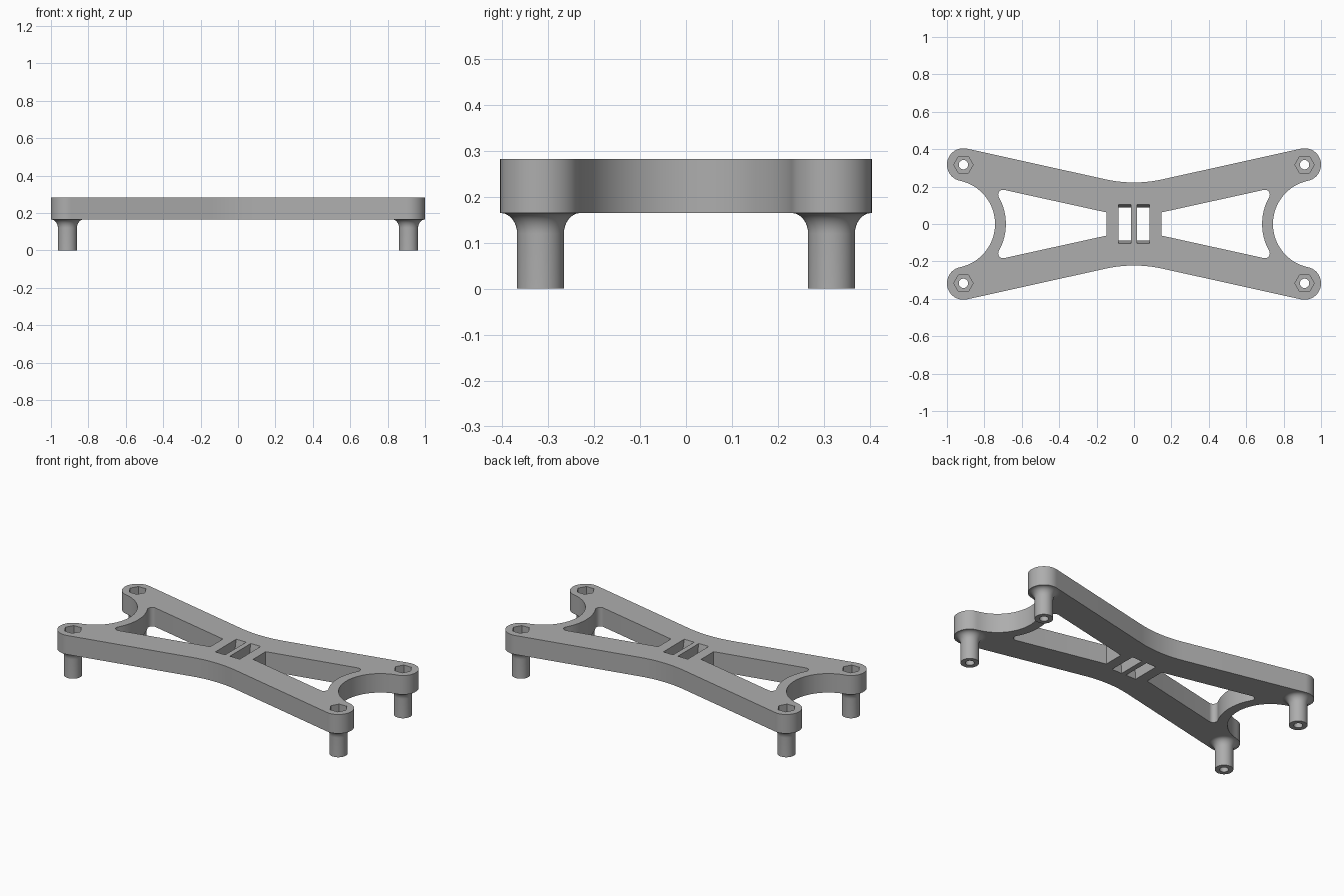
import bpy, bmesh
from math import sin, cos, pi, atan2, radians
from mathutils import Matrix, Vector

cube = bpy.data.objects.get("Cube")
if cube:
    bpy.data.objects.remove(cube, do_unlink=True)

BOTTOM, TOP = 0.165, 0.283
LUG_X, LUG_Y, LUG_R = 0.912, 0.317, 0.088
BITE_X, BITE_R, STRIP = 0.979, 0.236, 0.058
HOLE_R, LEG_R = 0.025, 0.051

grey = bpy.data.materials.new("mid_grey")
grey.use_nodes = True
colour = (0.42, 0.42, 0.42, 1)
grey.diffuse_color = colour
grey.node_tree.nodes["Principled BSDF"].inputs["Base Color"].default_value = colour


def finish(name, bm):
    bmesh.ops.recalc_face_normals(bm, faces=bm.faces)
    mesh = bpy.data.meshes.new(name)
    bm.to_mesh(mesh)
    bm.free()
    mesh.materials.append(grey)
    obj = bpy.data.objects.new(name, mesh)
    bpy.context.collection.objects.link(obj)
    return obj


def smooth(obj):
    bpy.ops.object.select_all(action="DESELECT")
    obj.select_set(True)
    bpy.context.view_layer.objects.active = obj
    bpy.ops.object.shade_smooth_by_angle(angle=radians(30))


def prism(name, points, low, high, matrix=Matrix()):
    """Extrude a flat outline along its own z, then place it."""
    bm = bmesh.new()
    face = bm.faces.new([bm.verts.new((x, y, low)) for x, y in points])
    new = bmesh.ops.extrude_face_region(bm, geom=[face])["geom"]
    bmesh.ops.translate(bm, vec=(0, 0, high - low),
                        verts=[v for v in new if isinstance(v, bmesh.types.BMVert)])
    bmesh.ops.transform(bm, matrix=matrix, verts=bm.verts)
    return finish(name, bm)


def arc(cx, cy, r, start, end, n):
    return [(cx + r * cos(start + (end - start) * i / n),
             cy + r * sin(start + (end - start) * i / n)) for i in range(n + 1)]


def cut(target, cutter):
    cutter.hide_render = True
    mod = target.modifiers.new("cut", "BOOLEAN")
    mod.operation, mod.solver, mod.object = "DIFFERENCE", "EXACT", cutter
    bpy.context.view_layer.objects.active = target
    bpy.ops.object.modifier_apply(modifier=mod.name)
    bpy.data.objects.remove(cutter, do_unlink=True)


# Plate outline: one quarter (end bite, lug, waist), then mirrored
slope = radians(12.5)
bite = atan2(LUG_Y, LUG_X - BITE_X)
quarter = arc(BITE_X, 0, BITE_R, pi, bite, 20)
quarter += arc(LUG_X, LUG_Y, LUG_R, bite - pi, pi / 2 + slope, 32)[1:]
waist_r = 0.7
quarter += arc(0, 0.222 + waist_r, waist_r, slope - pi / 2, -pi / 2, 8)
half = quarter + [(-x, y) for x, y in quarter[-2::-1]]
outline = half + [(x, -y) for x, y in half[-2:0:-1]]
plate = prism("frame_plate", outline, BOTTOM, TOP)

# Tapering window on each side, rounded at its outer corners
fillet_r = 0.026
corner = Vector((0.70, 0.157))
toward = atan2(corner.y, corner.x - BITE_X)
upper = [(0.147, 0.062)]
upper += arc(corner.x, corner.y, fillet_r, pi / 2 + slope, toward - pi, 10)
upper += arc(BITE_X, 0, BITE_R + STRIP, toward, pi, 16)[1:]
window = upper + [(x, -y) for x, y in upper[-2::-1]]
for side in (1, -1):
    cut(plate, prism("window_cutter", [(side * x, y) for x, y in window], 0, 1))

# Two strap slots with curved end walls, drawn in the y-z plane
wall = [(0.087 + 0.016 * (i / 8) ** 2, BOTTOM + (TOP - BOTTOM) * i / 8) for i in range(9)]
wall = [(0.087, 0.1)] + wall + [(0.103, 0.35)]
slot = wall + [(-y, z) for y, z in wall[::-1]]
along_x = Matrix(((0, 0, 1, 0), (1, 0, 0, 0), (0, 1, 0, 0), (0, 0, 0, 1)))
for x in (-0.05, 0.05):
    cut(plate, prism("slot_cutter", slot, x - 0.034, x + 0.034, along_x))

# Bolt holes, hexagonal nut recesses and legs at the four lugs
legs = []
for sx, side in ((1, "left"), (-1, "right")):
    for sy, end in ((1, "back"), (-1, "front")):
        x, y = sx * LUG_X, sy * LUG_Y
        cut(plate, prism("hole_cutter", arc(x, y, HOLE_R, 0, 2 * pi, 32)[:-1], 0, 1))
        cut(plate, prism("nut_cutter", arc(x, y, 0.052, 0, 2 * pi, 6)[:-1], TOP - 0.06, 1))

        flare = [(LEG_R + 0.036 * (1 - cos(a)), 0.12 + 0.045 * sin(a))
                 for a in (pi / 2 * i / 8 for i in range(9))]
        profile = [(HOLE_R, BOTTOM), (HOLE_R, 0), (LEG_R, 0)] + flare
        bm = bmesh.new()
        verts = [bm.verts.new((r, 0, z)) for r, z in profile]
        edges = [bm.edges.new(pair) for pair in zip(verts, verts[1:])]
        bmesh.ops.spin(bm, geom=verts + edges, cent=(0, 0, 0), axis=(0, 0, 1),
                       angle=2 * pi, steps=40, use_duplicate=False)
        bmesh.ops.remove_doubles(bm, verts=bm.verts, dist=1e-5)
        bmesh.ops.translate(bm, vec=(x, y, 0), verts=bm.verts)
        legs.append(finish(f"{end}_{side}_leg", bm))

for obj in [plate] + legs:
    smooth(obj)
